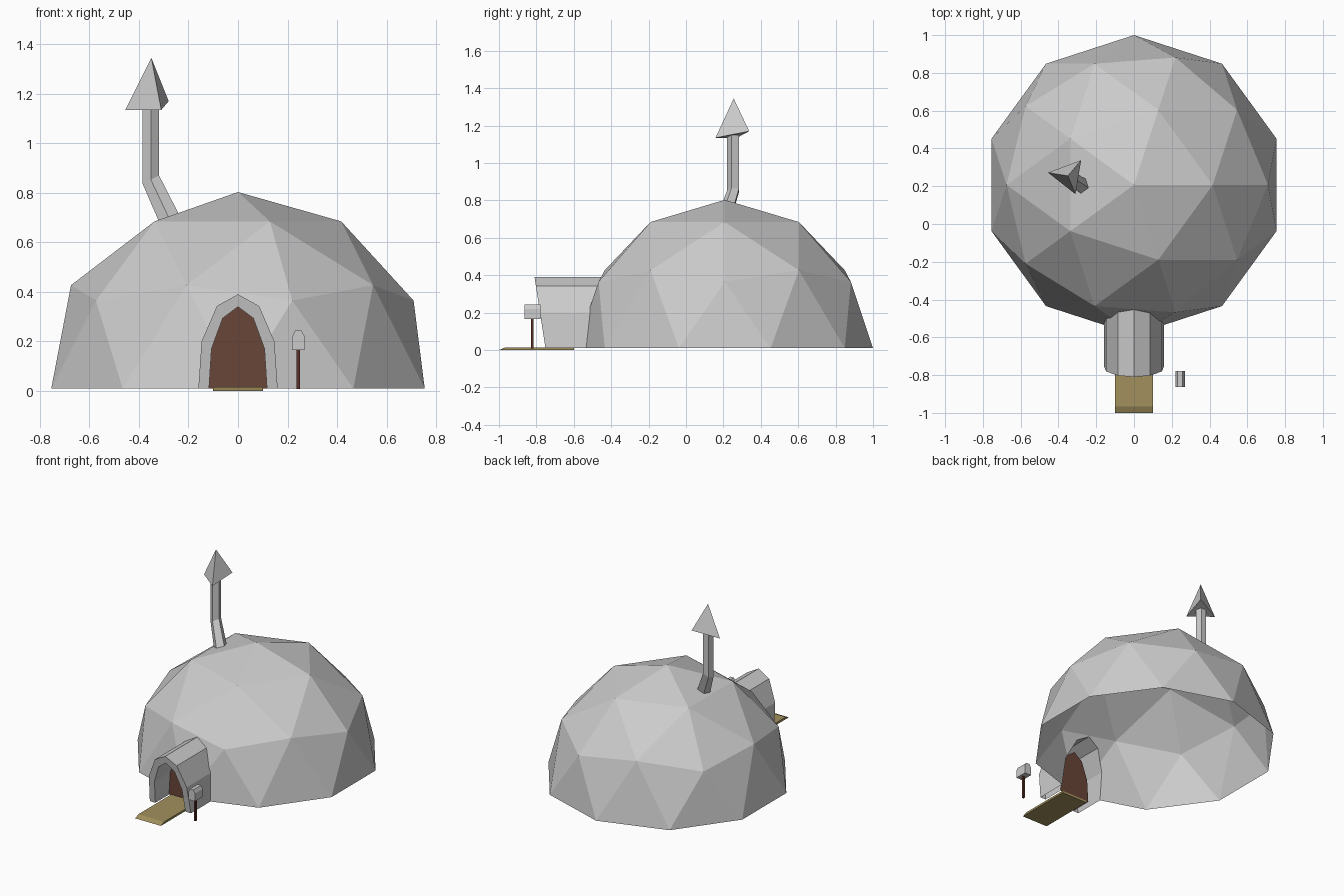
import bpy, bmesh, math
from mathutils import Vector
from mathutils.bvhtree import BVHTree

if "Cube" in bpy.data.objects:
    bpy.data.objects.remove(bpy.data.objects["Cube"])

def mat(name, rgb):
    m = bpy.data.materials.new(name)
    m.diffuse_color = (*rgb, 1)
    m.use_nodes = True
    m.node_tree.nodes["Principled BSDF"].inputs["Base Color"].default_value = m.diffuse_color
    return m

BROWN = mat("door_brown", (0.14, 0.06, 0.04))
POST = mat("post_brown", (0.10, 0.03, 0.02))
TAN = mat("path_tan", (0.36, 0.28, 0.11))

def finish(name, bm, material=None, normals=True):
    if normals:
        bmesh.ops.recalc_face_normals(bm, faces=bm.faces)
    me = bpy.data.meshes.new(name)
    bm.to_mesh(me)
    bm.free()
    ob = bpy.data.objects.new(name, me)
    bpy.context.collection.objects.link(ob)
    if material:
        me.materials.append(material)
    return ob

def loft(name, rings, material=None, closed=True, cap_start=True, cap_end=True):
    bm = bmesh.new()
    vs = [[bm.verts.new(p) for p in r] for r in rings]
    n = len(rings[0])
    for a, b in zip(vs, vs[1:]):
        for i in range(n if closed else n - 1):
            j = (i + 1) % n
            bm.faces.new((a[i], a[j], b[j], b[i]))
    if cap_start:
        bm.faces.new(vs[0])
    if cap_end:
        bm.faces.new(vs[-1])
    return finish(name, bm, material)

def mirror(half):
    # half profile from foot to apex -> full arch, right to left
    return half + [(-x, z) for x, z in reversed(half[:-1])]

OUTER = mirror([(0.16, 0.01), (0.147, 0.2), (0.085, 0.343), (0, 0.39)])
INNER = mirror([(0.117, 0.01), (0.107, 0.17), (0.062, 0.293), (0, 0.34)])

# Dome: upper half of an icosphere, open underneath
bm = bmesh.new()
bmesh.ops.create_icosphere(bm, subdivisions=2, radius=0.793)
bmesh.ops.delete(bm, geom=[v for v in bm.verts if v.co.z < -0.05], context='VERTS')
bmesh.ops.translate(bm, verts=bm.verts, vec=(0, 0.207, 0.01))
tree = BVHTree.FromBMesh(bm)

# Arched doorway carved edge by edge out of the front
inside = [f for f in bm.faces if f.calc_center_median().y < -0.1]
for (x0, z0), (x1, z1) in zip(OUTER, OUTER[1:]):
    p, n = Vector((x0, 0, z0)), Vector((z1 - z0, 0, x0 - x1))
    geom = set(inside)
    for f in inside:
        geom.update(f.edges)
        geom.update(f.verts)
    res = bmesh.ops.bisect_plane(bm, geom=list(geom), dist=1e-5, plane_co=p, plane_no=n)
    faces = set(f for f in inside if f.is_valid)
    faces.update(g for g in res["geom"] if isinstance(g, bmesh.types.BMFace))
    inside = [f for f in faces if (f.calc_center_median() - p).dot(n) < 0]
bmesh.ops.delete(bm, geom=inside, context='FACES')
finish("dome", bm, normals=False)

# Porch: outer shell on the dome, leaning front rim, inner tunnel to the door
def lean(x, z):
    return (x, -0.75 - 0.06 * z / 0.39, z)

def on_dome(x, z):
    hit = tree.ray_cast(Vector((x, -2, z + 0.002)), Vector((0, 1, 0)))[0]
    return (x, hit.y if hit else -0.5, z)

DOOR_Y = -0.6
loft("porch", [[on_dome(*p) for p in OUTER], [lean(*p) for p in OUTER],
               [lean(*p) for p in INNER], [(x, DOOR_Y, z) for x, z in INNER]],
     closed=False, cap_start=False, cap_end=False)

# Door
bm = bmesh.new()
bm.faces.new([bm.verts.new((x, DOOR_Y, z)) for x, z in INNER])
finish("door", bm, BROWN, normals=False)

# Front path with a bevelled front edge
path = [(-1, 0), (-0.965, 0.015), (-0.6, 0.015), (-0.6, 0)]
loft("path", [[(x, y, z) for y, z in path] for x in (-0.1, 0.1)], TAN)

# Chimney: bent five-sided pipe with a three-sided cap
def ring(x, y, z, r, tilt):
    out = []
    for i in range(5):
        a = math.radians(-90 + 72 * i)
        dx, dy = r * math.cos(a), r * math.sin(a)
        out.append((x + dx, y + dy, z + tilt * dx))
    return out

loft("chimney_pipe", [ring(-0.275, 0.2, 0.69, 0.043, 0.35),
                      ring(-0.352, 0.255, 0.853, 0.035, 0.5),
                      ring(-0.352, 0.255, 1.15, 0.035, 0)])
bm = bmesh.new()
apex = bm.verts.new((-0.35, 0.255, 1.345))
base = [bm.verts.new(p) for p in
        ((-0.455, 0.272, 1.135), (-0.31, 0.158, 1.135), (-0.28, 0.338, 1.17))]
bm.faces.new(base)
for i in range(3):
    bm.faces.new((base[i], base[(i + 1) % 3], apex))
finish("chimney_cap", bm)

# Letter box on a post
box = [(0.219, 0.165), (0.269, 0.165), (0.269, 0.22), (0.257, 0.243), (0.231, 0.243), (0.219, 0.22)]
loft("letter_box", [[(x, y, z) for x, z in box] for y in (-0.863, -0.777)])
sq = [(-1, -1), (1, -1), (1, 1), (-1, 1)]
loft("letter_box_post", [[(0.244 + 0.007 * x, -0.823 + 0.007 * y, z) for x, y in sq]
                         for z in (0.008, 0.17)], POST)
